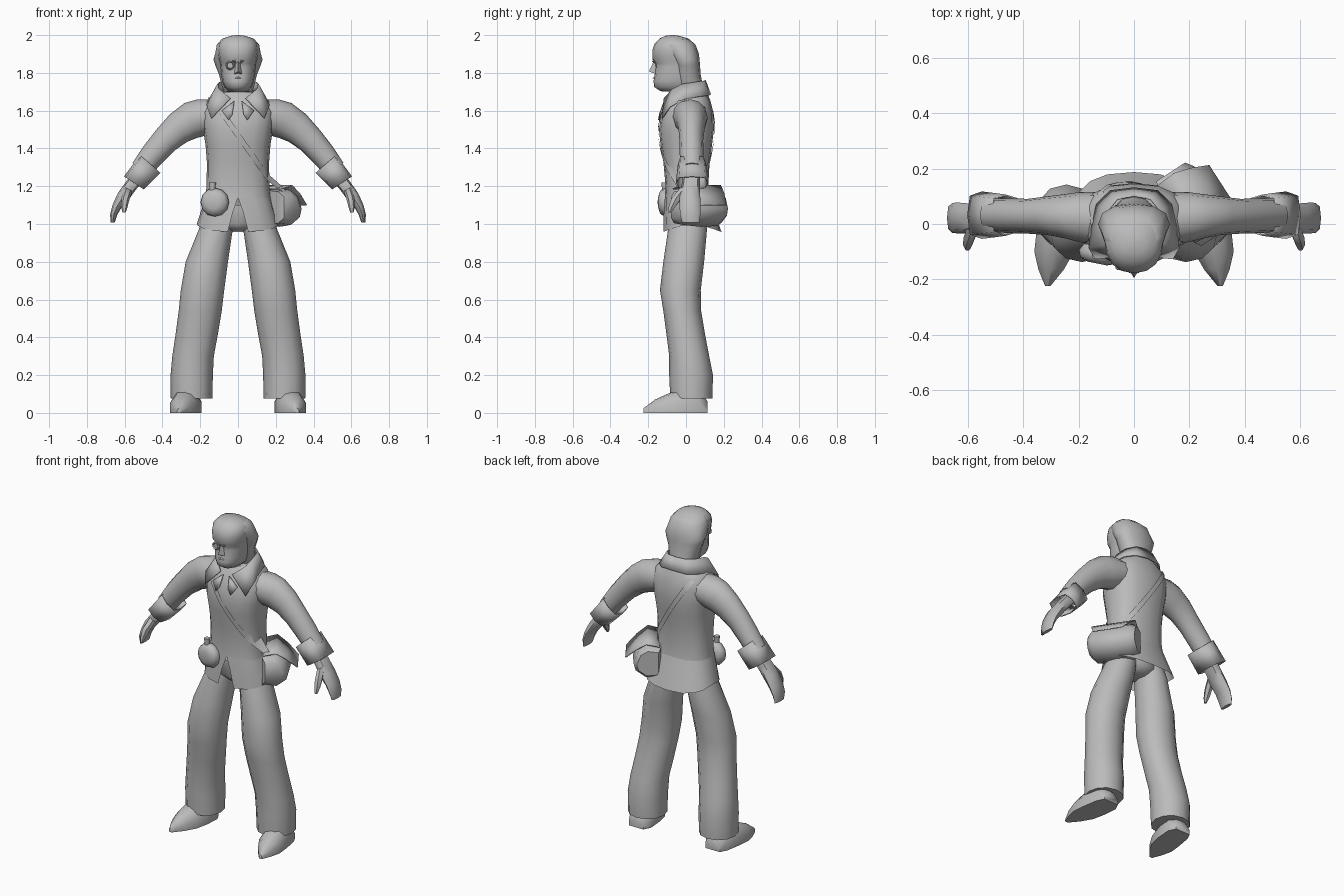
import bpy, bmesh
from math import sin, cos, pi, radians, copysign
from mathutils import Vector

grey = bpy.data.materials.new("plain grey")
grey.diffuse_color = (0.5, 0.5, 0.5, 1)


def finish(name, verts, faces, mirror=False, thick=0, angle=50):
    me = bpy.data.meshes.new(name)
    me.from_pydata([tuple(v) for v in verts], [], faces)
    bm = bmesh.new()
    bm.from_mesh(me)
    bmesh.ops.recalc_face_normals(bm, faces=bm.faces)
    bm.to_mesh(me)
    bm.free()
    me.materials.append(grey)
    ob = bpy.data.objects.new(name, me)
    bpy.context.collection.objects.link(ob)
    bpy.ops.object.select_all(action='DESELECT')
    ob.select_set(True)
    bpy.context.view_layer.objects.active = ob
    bpy.ops.object.shade_smooth_by_angle(angle=radians(angle))
    if thick:
        m = ob.modifiers.new("thickness", 'SOLIDIFY')
        m.thickness, m.offset = thick, 0
    if mirror:
        ob.modifiers.new("mirror", 'MIRROR').use_clip = True
    return ob


def loft(name, rows, closed=True, caps=True, **kw):
    """Skin a list of equally long rows of points."""
    n = len(rows[0])
    verts = [p for r in rows for p in r]
    faces = []
    for i in range(len(rows) - 1):
        for j in range(n if closed else n - 1):
            k = (j + 1) % n
            faces.append((i * n + j, i * n + k, (i + 1) * n + k, (i + 1) * n + j))
    if closed and caps:
        faces.append(tuple(range(n)))
        faces.append(tuple(range(len(verts) - n, len(verts))))
    return finish(name, verts, faces, **kw)


def spow(v, p):
    return copysign(abs(v) ** p, v)


def ring(x, y, z, a, b, tilt=0, n=12, p=1.0):
    """Cross-section of half-widths a and b, tilted about y."""
    t = radians(tilt)
    pts = []
    for i in range(n):
        w = 2 * pi * i / n
        c, s = a * spow(cos(w), p), b * spow(sin(w), p)
        pts.append(Vector((x + c * cos(t), y + s, z + c * sin(t))))
    return pts


def tube(name, stations, n=12, p=1.0, **kw):
    return loft(name, [ring(*s, n=n, p=p) for s in stations], **kw)


# coat body: (z, half width, front y, back y)
body = [(1.14, .174, -.112, .125), (1.2, .166, -.108, .118), (1.33, .165, -.12, .125),
        (1.42, .172, -.135, .138), (1.5, .185, -.143, .148), (1.59, .195, -.13, .145),
        (1.65, .17, -.1, .13), (1.7, .1, -.07, .11)]
tube("coat_body", [(0, (f + k) / 2, z, w, (k - f) / 2) for z, w, f, k in body], n=16, p=.8)

# coat skirt, split at the front
rows = []
for z, w, f, k, gap, wave in [(1.14, .174, -.112, .125, 0, 0), (1.07, .196, -.118, .152, 5, .01),
                              (1.003, .219, -.122, .188, 10, .045)]:
    row = []
    for i in range(17):
        t = radians(-90 + gap + (360 - 2 * gap) * i / 16)
        row.append((w * spow(cos(t), .8), (f + k) / 2 + (k - f) / 2 * spow(sin(t), .8),
                    z - wave * abs(sin(t))))
    rows.append(row)
loft("coat_skirt", rows, closed=False)

# trousers and shoes
tube("trouser_leg", [(.09, .015, 1.07, .08, .085), (.118, .008, .97, .09, .103),
                     (.165, -.012, .8, .112, .108), (.188, -.03, .65, .115, .108),
                     (.2, -.02, .54, .114, .1), (.218, -.002, .42, .112, .102),
                     (.238, .017, .3, .11, .106), (.245, .027, .2, .112, .116),
                     (.246, .028, .075, .11, .111)], p=.95, mirror=True)
tube("trouser_seat", [(0, .01, .965, .05, .07), (0, .01, 1.0, .13, .1), (0, .01, 1.1, .15, .1)])

shoe = []
for x, y, w, h in [(.265, .115, .05, .06), (.265, .07, .072, .12), (.276, -.02, .076, .13),
                   (.289, -.1, .072, .1), (.3, -.165, .046, .07), (.312, -.224, .01, .025)]:
    shoe.append([(x - w, y, 0), (x + w, y, 0), (x + w, y, h * .5),
                 (x + w * .55, y, h * .92), (x, y, h), (x - w * .55, y, h * .92),
                 (x - w, y, h * .5)])
loft("shoe", shoe, mirror=True)

# sleeves, cuffs, hands
tube("sleeve", [(.08, .015, 1.585, .075, .1, 88), (.2, .025, 1.562, .099, .09, 82),
                (.25, .028, 1.548, .098, .08, 70), (.315, .03, 1.508, .086, .07, 58),
                (.385, .028, 1.443, .073, .063, 48), (.455, .03, 1.363, .066, .063, 45),
                (.515, .032, 1.285, .058, .06, 42)], mirror=True)
tube("cuff", [(.465, .032, 1.318, .068, .072, 41), (.551, .032, 1.218, .06, .083, 33)],
     n=8, p=.55, caps=False, thick=.006, mirror=True, angle=30)
tube("hand", [(.515, .03, 1.265, .035, .045, 40), (.565, .025, 1.205, .034, .048, 35),
              (.605, .02, 1.15, .034, .055, 25), (.64, .022, 1.095, .025, .056, 15),
              (.658, .022, 1.05, .019, .054, 5), (.664, .025, 1.008, .011, .045, 0)],
     n=8, p=.8, mirror=True)
tube("thumb", [(.58, -.005, 1.185, .024, .03, 30), (.596, -.05, 1.135, .022, .03, 15),
               (.602, -.075, 1.09, .017, .02, 0), (.603, -.088, 1.06, .008, .009, 0)],
     n=6, mirror=True)

# head and neck: (z, half width, front y, back y)
head = [(1.62, .07, -.06, .08), (1.7, .065, -.07, .08), (1.703, .05, -.135, .07),
        (1.725, .072, -.168, .07), (1.755, .083, -.172, .07), (1.785, .088, -.166, .07),
        (1.83, .092, -.163, .068), (1.85, .094, -.163, .066), (1.872, .1, -.178, .064),
        (1.92, .107, -.178, .06), (1.955, .103, -.167, .044), (1.982, .08, -.14, .012),
        (1.996, .04, -.11, -.035), (2.0, .01, -.08, -.06)]
tube("head", [(0, (f + k) / 2, z, w, (k - f) / 2) for z, w, f, k in head], n=16, p=.9)

# hair around the sides and back
hair = [(1.69, .07, -.03, .1), (1.73, .086, -.05, .09), (1.79, .1, -.06, .078),
        (1.84, .12, -.06, .074), (1.87, .13, -.075, .072), (1.905, .12, -.105, .067),
        (1.95, .112, -.13, .05), (1.98, .085, -.12, .015)]
tube("hair", [(0, (f + k) / 2, z, w, (k - f) / 2) for z, w, f, k in hair], n=12, p=.85)

# nose, brows, moustache, eyepiece
finish("nose", [(-.01, -.158, 1.865), (.01, -.158, 1.865), (-.024, -.155, 1.792),
                (.024, -.155, 1.792), (0, -.196, 1.808), (0, -.172, 1.86)],
       [(0, 1, 5), (0, 5, 4, 2), (1, 3, 4, 5), (2, 4, 3), (0, 2, 3, 1)])
loft("brow", [[(.012, -.165, 1.85), (.012, -.18, 1.862), (.012, -.165, 1.878)],
              [(.075, -.12, 1.862), (.075, -.138, 1.872), (.075, -.125, 1.885)]], mirror=True)
loft("moustache", [[(-.04, -.13, 1.765), (-.04, -.15, 1.768), (-.04, -.13, 1.785)],
                   [(0, -.15, 1.766), (0, -.178, 1.772), (0, -.15, 1.795)],
                   [(.04, -.13, 1.765), (.04, -.15, 1.768), (.04, -.13, 1.785)]])
eye = [[(-.042 + r * cos(i * pi / 5), y, 1.84 + r * sin(i * pi / 5)) for i in range(10)]
       for r, y in [(.025, -.13), (.025, -.16), (.019, -.166), (.015, -.158)]]
loft("eyepiece", eye)

# collar with pointed ends, and small lapels
collar_top = [(0, .102, 1.76), (.06, .09, 1.757), (.096, .045, 1.75), (.107, -.02, 1.74),
              (.1, -.07, 1.715), (.04, -.115, 1.665)]
collar_low = [(0, .13, 1.685), (.085, .12, 1.68), (.135, .07, 1.675), (.152, -.01, 1.66),
              (.163, -.085, 1.62), (.14, -.125, 1.56)]
loft("collar", [collar_top, collar_low], closed=False, thick=.006, mirror=True)
finish("lapel", [(.02, -.115, 1.65), (.085, -.125, 1.6), (.05, -.145, 1.55), (.03, -.14, 1.58)],
       [(0, 1, 2, 3)], thick=.006, mirror=True)


# shoulder strap, lying on the coat from the bag over the opposite shoulder
def coat_y(x, z, side):
    """Front (-1) or back (1) surface of the coat at x, z."""
    for (z0, *a), (z1, *b) in zip(body, body[1:]):
        if z0 <= z <= z1:
            w, f, k = [m + (o - m) * (z - z0) / (z1 - z0) for m, o in zip(a, b)]
            c = min(1, abs(x) / w) ** (1 / .8)
            return (f + k) / 2 + side * (k - f) / 2 * (1 - c * c) ** .4


strap = [[(.235, -.03, 1.165), (.25, -.03, 1.185)]]
for side, (x0, z0), (x1, z1) in [(-1, (.155, 1.25), (-.12, 1.64)), (1, (-.12, 1.64), (.145, 1.23))]:
    if side == 1:
        strap.append([(-.16, .01, 1.668), (-.13, .01, 1.675)])
    for i in range(9):
        x, z = x0 + (x1 - x0) * i / 8, z0 + (z1 - z0) * i / 8
        strap.append([(x + s, coat_y(x + s, z + s * .8, side) + side * .007, z + s * .8)
                      for s in (-.011, .011)])
loft("strap", strap, closed=False)

# satchel on the hip, with a flap narrowing towards its lower edge
a = radians(33)
u, v = Vector((cos(a), sin(a), 0)), Vector((-sin(a), cos(a), 0))
base = Vector((.195, .062, 0))


def bag_point(o, d, z):
    return base + u * o + v * d + Vector((0, 0, z))


bag = [(-.06, 1.18), (.02, 1.19), (.075, 1.155), (.105, 1.08), (.092, 1.03), (.03, .985), (-.06, .995)]
rows = []
for d, s in [(-.145, .6), (-.115, .9), (0, 1), (.11, .95), (.14, .75)]:
    rows.append([bag_point(o * s, d, 1.09 + (z - 1.09) * s) for o, z in bag])
loft("satchel", rows)
flap = [(-.05, 1.185, .125), (.025, 1.203, .13), (.085, 1.16, .112), (.145, 1.1, .085)]
loft("satchel_flap", [[bag_point(o, w * e, z) for e in (-1, 0, 1)] for o, z, w in flap],
     closed=False, thick=.006)

# round flask on the other hip
flask = []
for r, o in [(.035, -.035), (.065, -.024), (.076, 0), (.065, .024), (.035, .035)]:
    flask.append([(-.123 + r * cos(i * pi / 6) - o * .3,
                   -.108 - o - .2 * r * cos(i * pi / 6), 1.115 + r * sin(i * pi / 6))
                  for i in range(12)])
loft("flask", flask)
tube("flask_neck", [(-.135, -.112, 1.18, .015, .015), (-.135, -.112, 1.22, .018, .018)], n=8)
